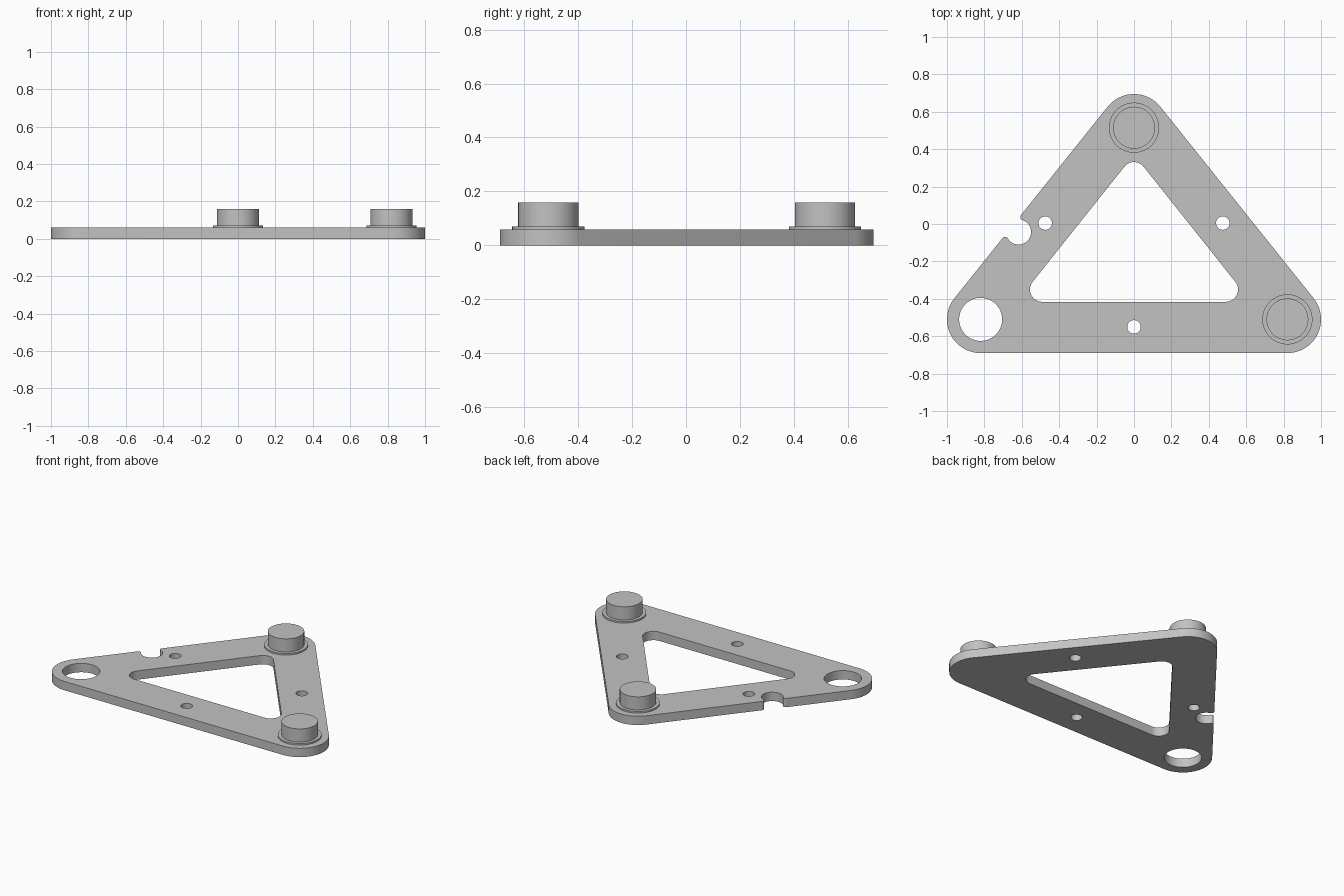
import bpy, bmesh
from math import atan2, ceil, cos, hypot, pi, sin, sqrt
from mathutils import Vector

if "Cube" in bpy.data.objects:
    bpy.data.objects.remove(bpy.data.objects["Cube"], do_unlink=True)

THICK = 0.06
LEFT, RIGHT, BACK = Vector((-0.82, -0.51)), Vector((0.82, -0.51)), Vector((0, 0.515))

metal = bpy.data.materials.new("grey metal")
metal.use_nodes = True
metal.diffuse_color = (0.54, 0.54, 0.54, 1)
metal.node_tree.nodes["Principled BSDF"].inputs["Base Color"].default_value = (0.54, 0.54, 0.54, 1)


def arc(centre, radius, start, end):
    steps = max(6, ceil(abs(end - start) / (pi / 32)))
    angles = [start + (end - start) * i / steps for i in range(steps + 1)]
    return [Vector((centre[0] + radius * cos(a), centre[1] + radius * sin(a))) for a in angles]


def circle(centre, radius, steps=64):
    return arc(centre, radius, 0, 2 * pi * (steps - 1) / steps)


def rounded_triangle(centres, radius):
    """Counter-clockwise hull around three equal circles."""
    points = []
    for i, centre in enumerate(centres):
        before = centre - centres[i - 1]
        after = centres[(i + 1) % 3] - centre
        start = atan2(before.y, before.x) - pi / 2
        turn = (atan2(after.y, after.x) - atan2(before.y, before.x)) % (2 * pi)
        points += arc(centre, radius, start, start + turn)
    return points


def edge_notch():
    """Round pocket with softened lips on the left sloping edge, back to front."""
    along = (LEFT - BACK).normalized()
    inward = Vector((-along.y, along.x))
    edge = BACK - inward * 0.18
    centre = Vector((-0.617, -0.043))
    shift, depth = (centre - edge).dot(along), (centre - edge).dot(inward)
    radius, lip = 0.067, 0.017
    span = sqrt((radius + lip) ** 2 - (depth - lip) ** 2)
    tilt = atan2(depth - lip, span)
    local = arc((-span, lip), lip, -pi / 2, tilt)
    local += arc((0, depth), radius, pi + tilt, -tilt)[1:]
    local += arc((span, lip), lip, pi - tilt, 3 * pi / 2)[1:]
    return [edge + along * (p.x + shift) + inward * p.y for p in local]


def finish(obj):
    obj.data.materials.clear()
    obj.data.materials.append(metal)
    bpy.ops.object.select_all(action='DESELECT')
    obj.select_set(True)
    bpy.context.view_layer.objects.active = obj
    bpy.ops.object.shade_smooth_by_angle(angle=pi / 6)


def plate(name, loops):
    curve = bpy.data.curves.new(name, 'CURVE')
    curve.dimensions, curve.fill_mode = '2D', 'BOTH'
    curve.extrude = THICK / 2
    for loop in loops:
        spline = curve.splines.new('POLY')
        spline.points.add(len(loop) - 1)
        for point, co in zip(spline.points, loop):
            point.co = (co.x, co.y, 0, 1)
        spline.use_cyclic_u = True
    source = bpy.data.objects.new(name + "_profile", curve)
    bpy.context.collection.objects.link(source)
    bpy.context.view_layer.update()
    mesh = bpy.data.meshes.new_from_object(source.evaluated_get(bpy.context.evaluated_depsgraph_get()))
    bpy.data.objects.remove(source, do_unlink=True)
    bm = bmesh.new()
    bm.from_mesh(mesh)
    bmesh.ops.remove_doubles(bm, verts=bm.verts, dist=0.0001)
    bmesh.ops.translate(bm, verts=bm.verts, vec=(0, 0, THICK / 2))
    bmesh.ops.recalc_face_normals(bm, faces=bm.faces)
    bm.to_mesh(mesh)
    bm.free()
    obj = bpy.data.objects.new(name, mesh)
    bpy.context.collection.objects.link(obj)
    finish(obj)


def disc(name, centre, radius, bottom, top):
    bpy.ops.mesh.primitive_cylinder_add(vertices=64, radius=radius, depth=top - bottom,
                                        location=(centre.x, centre.y, (bottom + top) / 2))
    bpy.context.object.name = name
    finish(bpy.context.object)


# Triangular frame: outline with notch, central window and holes
outline = rounded_triangle([LEFT, RIGHT, BACK], 0.18) + edge_notch()
window = rounded_triangle([Vector((-0.49, -0.35)), Vector((0.49, -0.35)), Vector((0, 0.265))], 0.066)
holes = [circle(LEFT, 0.115)]
holes += [circle(c, 0.036, 32) for c in ((-0.475, 0.005), (0.475, 0.005), (0, -0.55))]
plate("triangular_frame", [outline, window] + holes)

# Two pins on thin collars
for side, centre in (("back", BACK), ("left", RIGHT)):
    disc(side + "_collar", centre, 0.134, THICK - 0.005, 0.071)
    disc(side + "_pin", centre, 0.112, THICK, 0.16)
